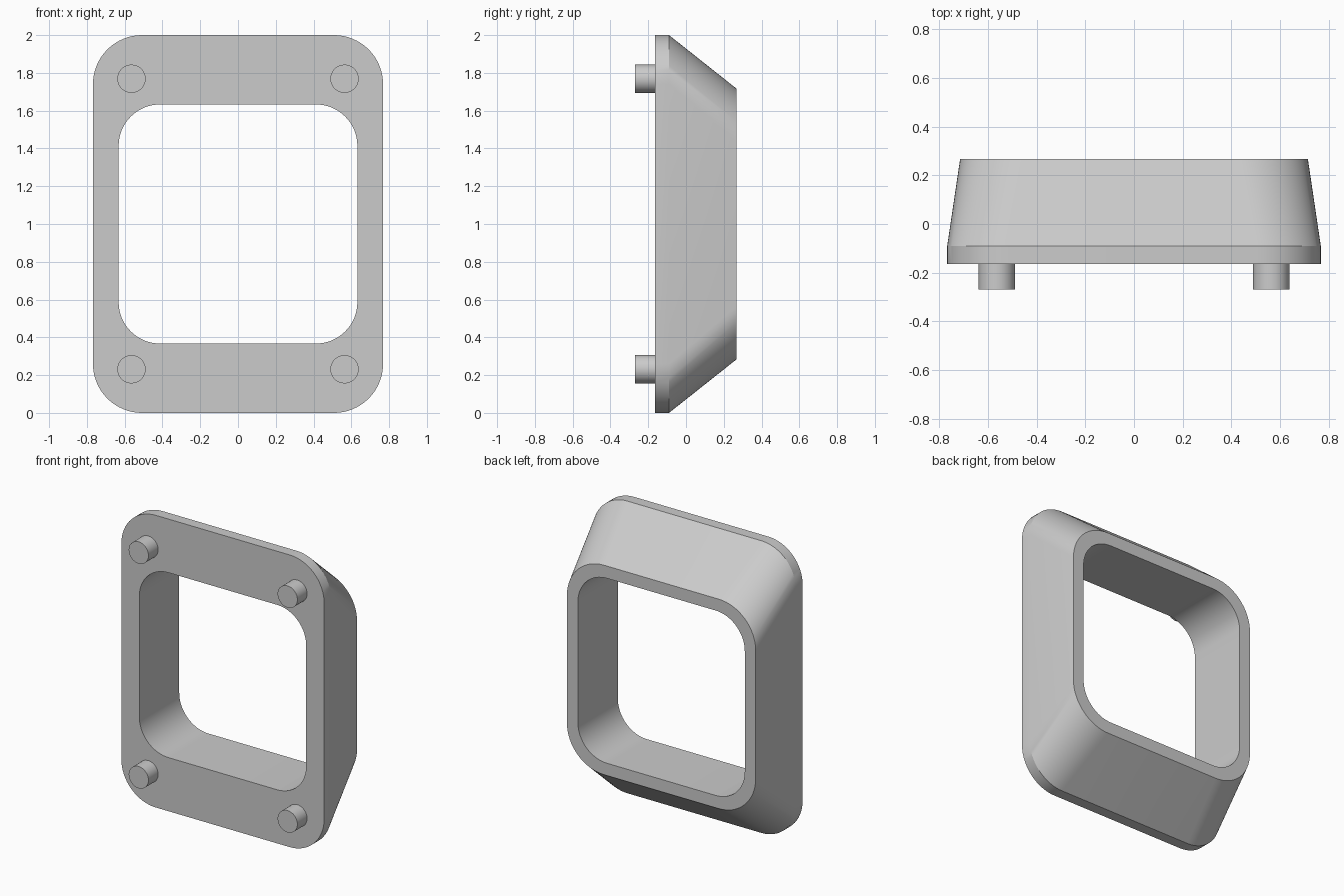
import bpy
import bmesh
from math import cos, sin, pi, radians

cube = bpy.data.objects.get("Cube")
if cube:
    bpy.data.objects.remove(cube, do_unlink=True)

grey = bpy.data.materials.new("light grey")
grey.use_nodes = True
colour = (0.6, 0.6, 0.6, 1)
grey.diffuse_color = colour
grey.node_tree.nodes["Principled BSDF"].inputs["Base Color"].default_value = colour

CENTRE_Z = 1.0
CORNER_STEPS = 16


def rounded_rect(bm, half_w, half_h, radius, y):
    """Ring of vertices round a rounded rectangle facing -y."""
    ring = []
    corners = [(1, 1), (-1, 1), (-1, -1), (1, -1)]
    for i, (sx, sz) in enumerate(corners):
        for k in range(CORNER_STEPS + 1):
            a = (i + k / CORNER_STEPS) * pi / 2
            x = sx * (half_w - radius) + radius * cos(a)
            z = sz * (half_h - radius) + radius * sin(a)
            ring.append(bm.verts.new((x, y, CENTRE_Z + z)))
    return ring


def finish(bm, name):
    bmesh.ops.recalc_face_normals(bm, faces=bm.faces)
    mesh = bpy.data.meshes.new(name)
    bm.to_mesh(mesh)
    bm.free()
    mesh.materials.append(grey)
    obj = bpy.data.objects.new(name, mesh)
    bpy.context.collection.objects.link(obj)
    bpy.ops.object.select_all(action='DESELECT')
    obj.select_set(True)
    bpy.context.view_layer.objects.active = obj
    bpy.ops.object.shade_smooth_by_angle(angle=radians(20) if name == "frame" else radians(30))
    return obj


# Frame: closed loft through opening, front flange, tapered hood and back rim
FRONT, STEP, BACK = -0.165, -0.09, 0.267
bm = bmesh.new()
rings = [
    rounded_rect(bm, 0.632, 0.633, 0.22, FRONT),
    rounded_rect(bm, 0.768, 1.0, 0.26, FRONT),
    rounded_rect(bm, 0.768, 1.0, 0.26, STEP),
    rounded_rect(bm, 0.715, 0.717, 0.28, BACK),
    rounded_rect(bm, 0.632, 0.633, 0.22, BACK),
]
for a, b in zip(rings, rings[1:] + rings[:1]):
    for i in range(len(a)):
        j = (i + 1) % len(a)
        bm.faces.new((a[i], a[j], b[j], b[i]))
finish(bm, "frame")

# Mounting pegs in the four front corners
for side, sx in (("left", 1), ("right", -1)):
    for level, sz in (("upper", 1), ("lower", -1)):
        bm = bmesh.new()
        bmesh.ops.create_cone(bm, cap_ends=True, segments=32,
                              radius1=0.075, radius2=0.075, depth=0.105)
        for v in bm.verts:
            x, y, z = v.co
            v.co = (sx * 0.564 + x, FRONT - 0.0525 + z, CENTRE_Z + sz * 0.769 + y)
        finish(bm, f"{level}_{side}_peg")
